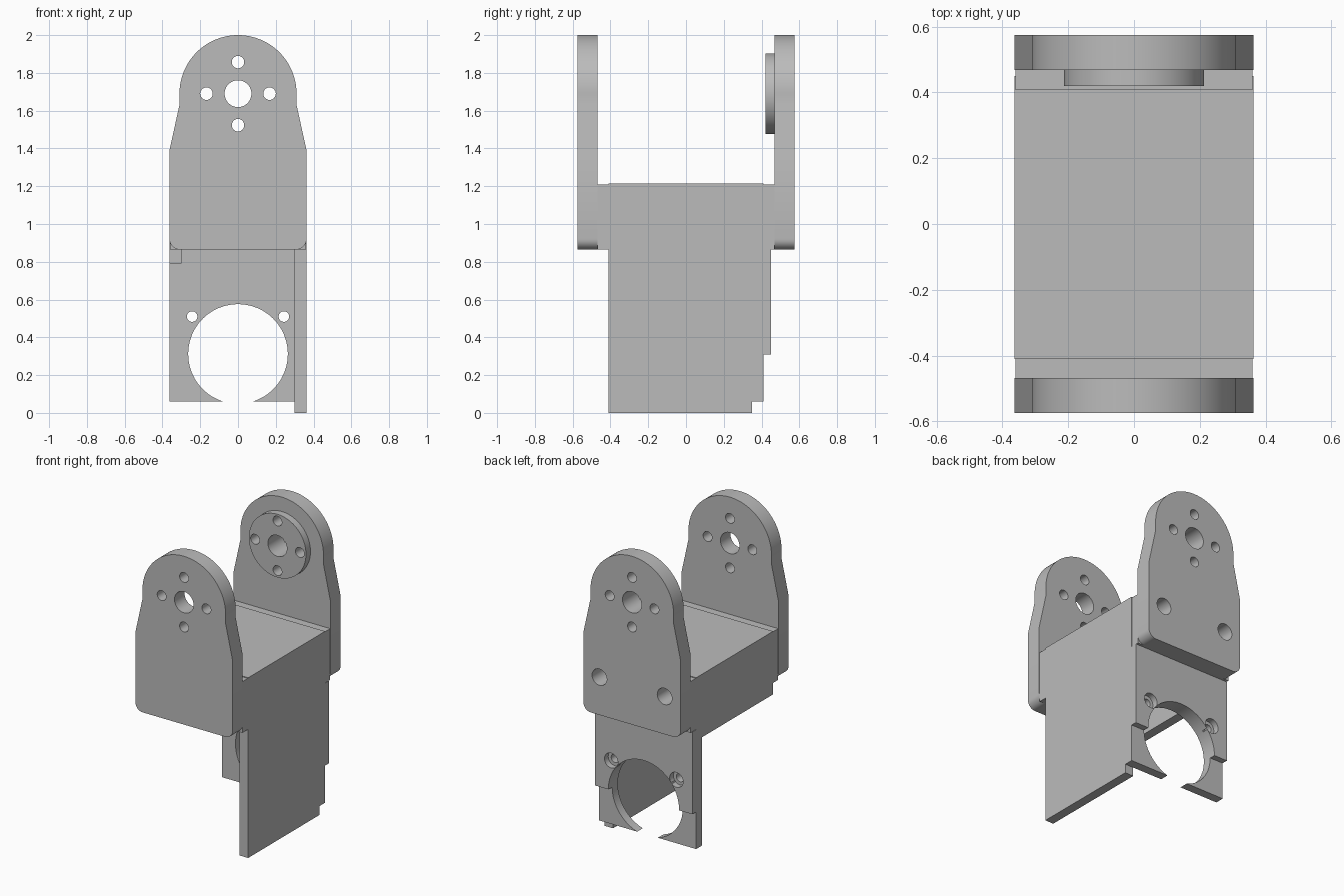
import bpy, bmesh, math
from mathutils import Vector

cube = bpy.data.objects.get("Cube")
if cube:
    bpy.data.objects.remove(cube, do_unlink=True)

grey = bpy.data.materials.new("light_grey")
grey.use_nodes = True
grey.diffuse_color = (0.5, 0.5, 0.5, 1)
grey.node_tree.nodes["Principled BSDF"].inputs["Base Color"].default_value = (0.5, 0.5, 0.5, 1)


def extrude(name, points, axis, start, end):
    """Extrude a (horizontal, z) profile along x or y."""
    def place(u, z, depth):
        return (depth, u, z) if axis == "x" else (u, depth, z)
    bm = bmesh.new()
    face = bm.faces.new([bm.verts.new(place(u, z, start)) for u, z in points])
    made = bmesh.ops.extrude_face_region(bm, geom=[face])["geom"]
    shift = Vector(place(0, 0, end - start))
    bmesh.ops.translate(bm, vec=shift, verts=[v for v in made if isinstance(v, bmesh.types.BMVert)])
    bmesh.ops.recalc_face_normals(bm, faces=bm.faces)
    mesh = bpy.data.meshes.new(name)
    bm.to_mesh(mesh)
    bm.free()
    mesh.materials.append(grey)
    ob = bpy.data.objects.new(name, mesh)
    bpy.context.collection.objects.link(ob)
    return ob


def arc(cx, cz, r, a0, a1, steps):
    angles = [math.radians(a0 + (a1 - a0) * i / steps) for i in range(steps + 1)]
    return [(cx + r * math.cos(a), cz + r * math.sin(a)) for a in angles]


def box(name, x0, x1, y0, y1, z0, z1):
    return extrude(name, [(x0, z0), (x1, z0), (x1, z1), (x0, z1)], "y", y0, y1)


def cylinder(name, x, z, r, y0, y1, sides=48):
    return extrude(name, arc(x, z, r, 0, 360, sides)[:-1], "y", y0, y1)


def cut(ob, holes):
    """Cut round holes, each (x, z, radius, y0, y1), through a part."""
    for hole in holes:
        cutter = cylinder("hole_cutter", *hole)
        cutter.hide_render = True
        mod = ob.modifiers.new("hole", "BOOLEAN")
        mod.operation, mod.solver, mod.object = "DIFFERENCE", "EXACT", cutter
        bpy.context.view_layer.update()
        graph = bpy.context.evaluated_depsgraph_get()
        mesh = bpy.data.meshes.new_from_object(ob.evaluated_get(graph))
        ob.modifiers.clear()
        ob.data = mesh
        bpy.data.objects.remove(cutter, do_unlink=True)
    return ob


HALF, INNER, HUB_Z = 0.363, 0.30, 1.69
parts = []

# Hole layouts
hub = [(0, HUB_Z, 0.071, -1, 1)]
for i in range(4):
    a = i * math.pi / 2
    hub.append((0.167 * math.cos(a), HUB_Z + 0.167 * math.sin(a), 0.033, -1, 1))
upper_bores = [(s * 0.243, 1.12, 0.055, 0.41, 1) for s in (-1, 1)]
plate_holes = [(0, 0.312, 0.264, 0.2, 0.6)]
for s in (-1, 1):
    plate_holes += [(s * 0.243, 0.51, 0.028, 0.2, 0.6), (s * 0.243, 0.51, 0.05, 0.41, 0.6),
                    (s * 0.243, 1.12, 0.028, 0.2, 0.6)]

# Upright ears with rounded tops, tapered shoulders and rounded lower corners
ear = (arc(-0.308, 0.92, 0.055, 180, 270, 8) + arc(0.308, 0.92, 0.055, 270, 360, 8)
       + [(HALF, 1.39), (0.31, 1.63)] + arc(0, HUB_Z, 0.31, 0, 180, 48)
       + [(-0.31, 1.63), (-HALF, 1.39)])
parts.append(cut(extrude("front_ear", ear, "y", -0.575, -0.468), hub))
parts.append(cut(extrude("back_ear", ear, "y", 0.468, 0.575), hub + upper_bores))

# Webs joining the ears to the body
parts.append(box("front_web", -0.36, 0.36, -0.468, -0.41, 0.865, 1.21))
parts.append(cut(box("back_web", -0.36, 0.36, 0.41, 0.468, 0.865, 1.21), upper_bores))

# Raised hub disc on the inner side of the back ear
parts.append(cut(cylinder("hub_disc", 0, HUB_Z, 0.213, 0.42, 0.468, 64), hub))

# Body: top deck, long left side, short right side
parts.append(box("top_deck", -INNER, INNER, -0.41, 0.35, 1.155, 1.215))
parts.append(box("right_side_wall", -HALF, -INNER, -0.41, 0.35, 0.79, 1.215))
stepped = [(0.41, 0.06), (0.41, 0.31), (0.45, 0.31), (0.45, 0.865), (0.41, 0.865), (0.41, 1.215)]
parts.append(extrude("left_side_wall", [(-0.41, 0), (0.35, 0), (0.35, 0.06)] + stepped
                     + [(-0.41, 1.215)], "x", INNER, HALF))

# Stepped back plate with the large round opening and counterbored holes
parts.append(cut(extrude("back_plate", [(0.35, 0.06)] + stepped + [(0.35, 1.215)],
                         "x", -HALF, INNER), plate_holes))

# Smooth the curved walls, keep the edges sharp
bpy.ops.object.select_all(action="DESELECT")
for ob in parts:
    ob.select_set(True)
    bpy.context.view_layer.objects.active = ob
bpy.ops.object.shade_smooth_by_angle(angle=math.radians(30))
